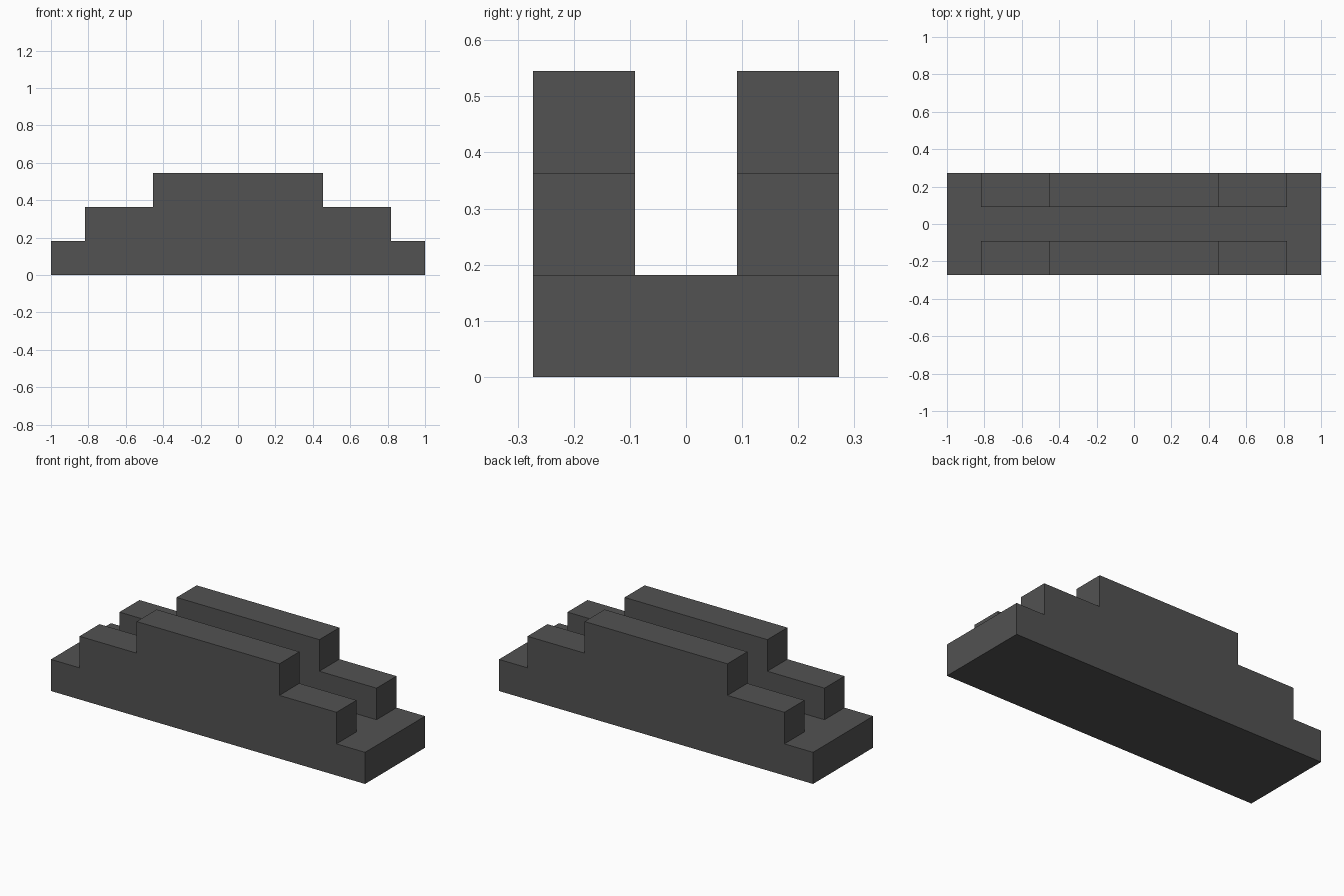
import bpy
import bmesh
import math

if "Cube" in bpy.data.objects:
    bpy.data.objects.remove(bpy.data.objects["Cube"], do_unlink=True)

U = 2 / 11  # one step module: 11 long, 3 wide, 3 high

# Single dark grey material
grey = bpy.data.materials.new("dark grey")
grey.use_nodes = True
colour = (0.085, 0.085, 0.085, 1)
grey.diffuse_color = colour
grey.node_tree.nodes["Principled BSDF"].inputs["Base Color"].default_value = colour


def extruded_profile(name, points, y0, y1):
    """Extrude an x/z outline between two y positions."""
    bm = bmesh.new()
    front = [bm.verts.new((x * U, y0 * U, z * U)) for x, z in points]
    back = [bm.verts.new((x * U, y1 * U, z * U)) for x, z in points]
    bm.faces.new(front)
    bm.faces.new(back[::-1])
    n = len(points)
    for i in range(n):
        j = (i + 1) % n
        bm.faces.new((front[j], front[i], back[i], back[j]))
    bmesh.ops.recalc_face_normals(bm, faces=bm.faces)
    mesh = bpy.data.meshes.new(name)
    bm.to_mesh(mesh)
    bm.free()
    mesh.materials.append(grey)
    obj = bpy.data.objects.new(name, mesh)
    bpy.context.collection.objects.link(obj)
    return obj


# Stepped body: right half of the outline, mirrored for the left
half = [(5.5, 0), (5.5, 1), (4.5, 1), (4.5, 2), (2.5, 2), (2.5, 3)]
outline = half + [(-x, z) for x, z in reversed(half)]
body = extruded_profile("stepped_body", outline, -1.5, 1.5)

# Lengthwise channel between the two stepped walls
cutter = extruded_profile("channel_cutter", [(-5, 1), (5, 1), (5, 4), (-5, 4)], -0.5, 0.5)
cutter.hide_render = True

cut = body.modifiers.new("channel", 'BOOLEAN')
cut.operation = 'DIFFERENCE'
cut.solver = 'EXACT'
cut.object = cutter
bpy.context.view_layer.objects.active = body
bpy.ops.object.modifier_apply(modifier=cut.name)
bpy.data.objects.remove(cutter, do_unlink=True)

# Merge coplanar leftovers so every flat side is one clean face
bm = bmesh.new()
bm.from_mesh(body.data)
bmesh.ops.remove_doubles(bm, verts=bm.verts, dist=1e-4)
bmesh.ops.dissolve_limit(bm, angle_limit=math.radians(1), verts=bm.verts, edges=bm.edges)
bm.to_mesh(body.data)
bm.free()
